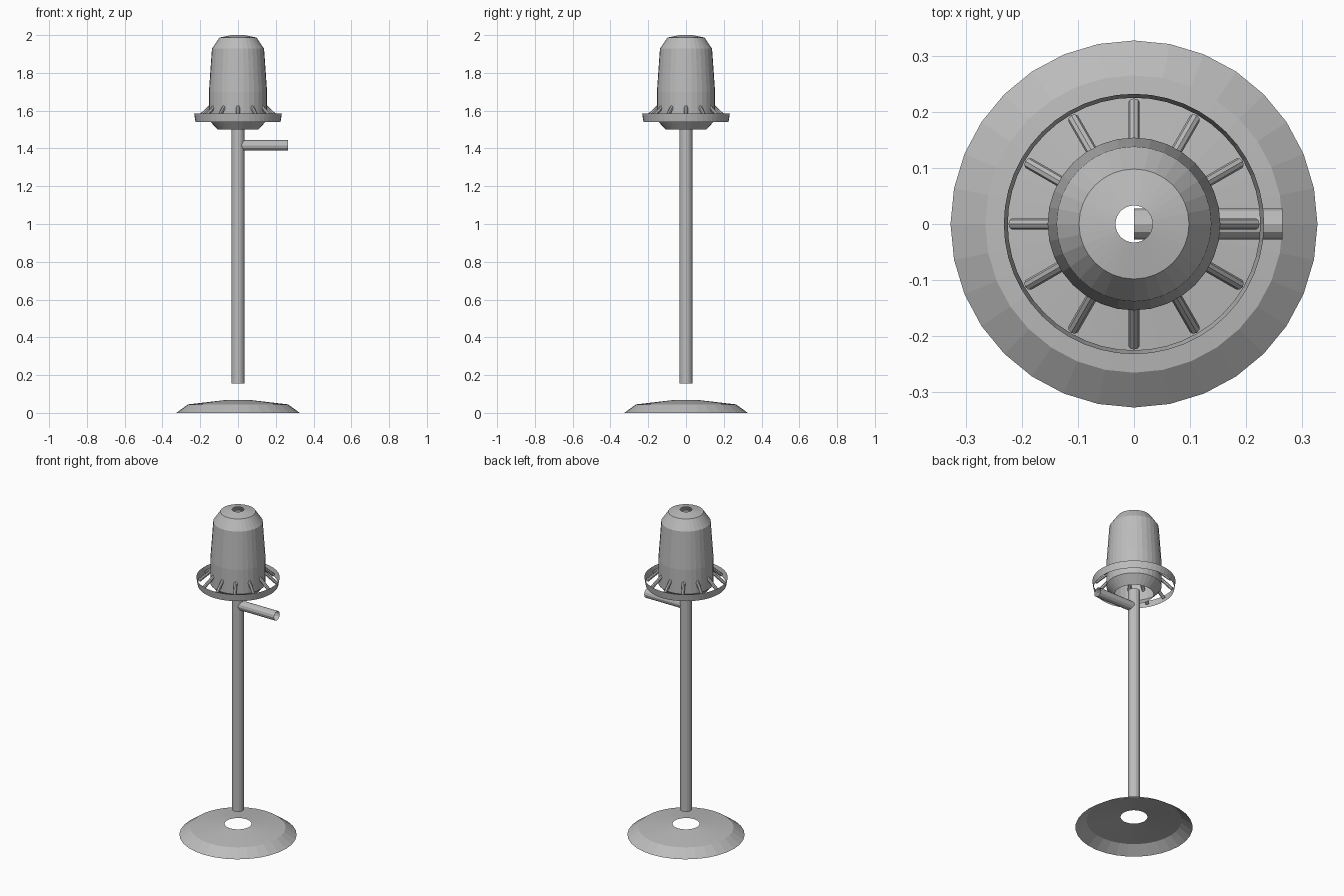
import bpy, math
from mathutils import Vector, Matrix

if "Cube" in bpy.data.objects:
    bpy.data.objects.remove(bpy.data.objects["Cube"])

grey = bpy.data.materials.new("grey_metal")
grey.diffuse_color = (0.5, 0.5, 0.5, 1)
grey.use_nodes = True
grey.node_tree.nodes["Principled BSDF"].inputs["Base Color"].default_value = grey.diffuse_color


def lathe(name, profile, sides, matrix=Matrix.Identity(4)):
    """Open sheet made by turning an (r, z) profile around z."""
    verts, faces = [], []
    for r, z in profile:
        for i in range(sides):
            a = 2 * math.pi * i / sides
            verts.append(matrix @ Vector((r * math.cos(a), r * math.sin(a), z)))
    for k in range(len(profile) - 1):
        for i in range(sides):
            j = (i + 1) % sides
            lo, hi = k * sides, (k + 1) * sides
            faces.append((lo + i, lo + j, hi + j, hi + i))
    mesh = bpy.data.meshes.new(name)
    mesh.from_pydata(verts, [], faces)
    mesh.materials.append(grey)
    ob = bpy.data.objects.new(name, mesh)
    bpy.context.collection.objects.link(ob)
    return ob


def tube(name, start, end, radius, sides):
    """Open-ended tube between two points."""
    start, end = Vector(start), Vector(end)
    axis = end - start
    m = Matrix.Translation(start) @ axis.to_track_quat('Z', 'Y').to_matrix().to_4x4()
    return lathe(name, [(radius, 0), (radius, axis.length)], sides, m)


# Dished foot with a hole in the middle
lathe("base", [(0.327, 0), (0.265, 0.045), (0.075, 0.067)], 32)

# Upright and the short side arm
tube("pole", (0, 0, 0.155), (0, 0, 1.52), 0.034, 16)
tube("side_arm", (0, 0, 1.416), (0.265, 0, 1.416), 0.028, 12)

# Hollow shade, open at top and bottom
lathe("shade", [(0.108, 1.50), (0.154, 1.55), (0.154, 1.70), (0.138, 1.928),
                (0.098, 1.987), (0.033, 2.0)], 32)

# Thin flared ring around the shade
lathe("ring", [(0.225, 1.54), (0.232, 1.584)], 48)

# Sloping spokes joining ring and shade
for i in range(12):
    a = math.radians(30 * i)
    c, s = math.cos(a), math.sin(a)
    tube("spoke", (0.125 * c, 0.125 * s, 1.64), (0.217 * c, 0.217 * s, 1.555), 0.01, 8)
